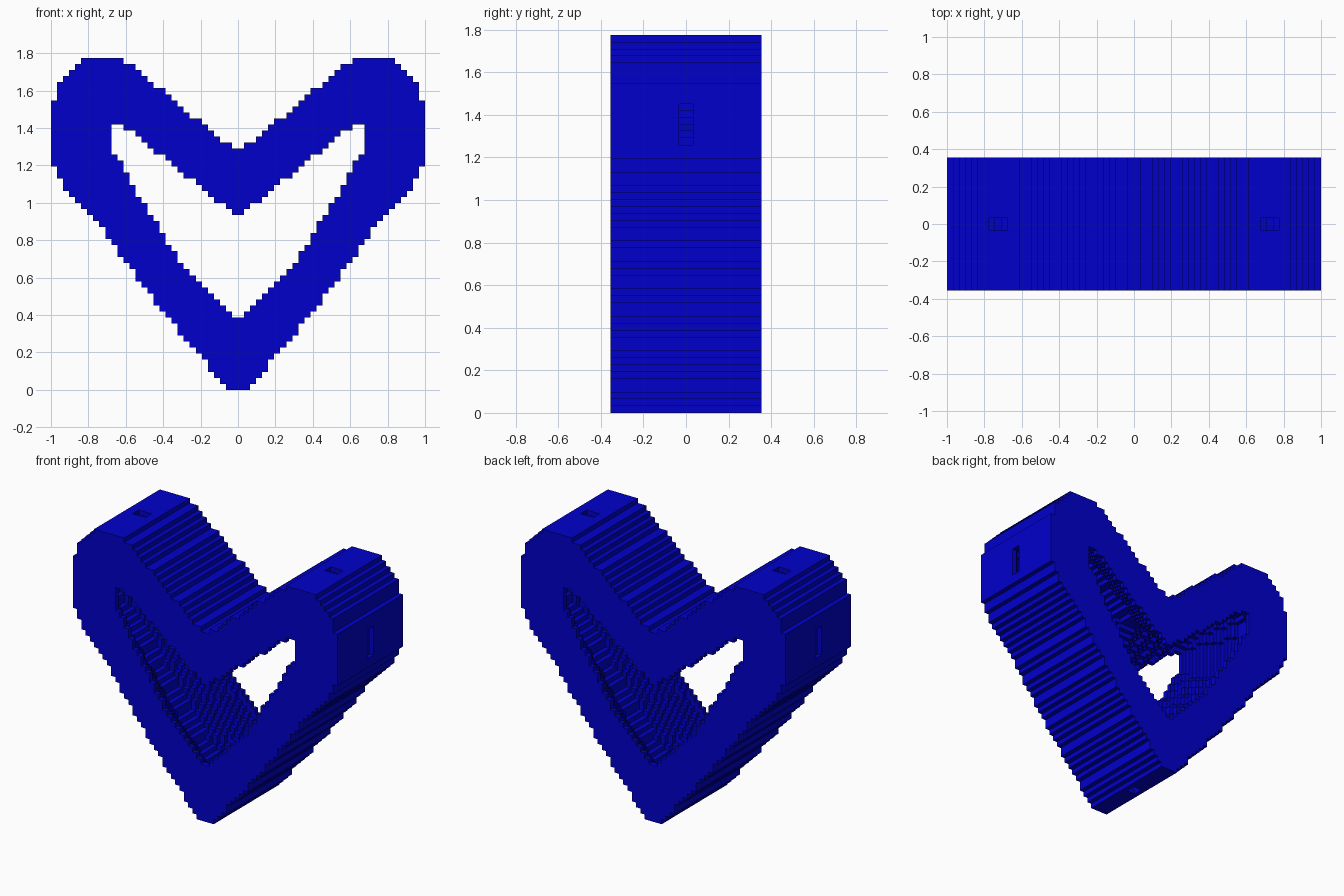
import bpy
import bmesh
from mathutils import Vector

if "Cube" in bpy.data.objects:
    bpy.data.objects.remove(bpy.data.objects["Cube"], do_unlink=True)

# Block grid: 62 x 22 x 55 blocks
V = 2 / 62
HALF_X, HALF_Y, NZ = 31, 11, 55

# Right half outlines in blocks: outer heart and the matching face opening
OUTER = [(0, 0), (1.8, 0), (4.6, 3.4), (15, 16.2), (23, 27.2), (29, 33.5), (30, 36.5), (31, 37.5),
         (31, 47.6), (30, 48.5), (29.5, 51), (26, 55), (19.2, 55), (0.8, 40), (0, 40)]
INNER = [(0, 12), (1, 12), (4, 15.2), (8, 19), (12, 25.2), (17, 33), (19, 37), (21, 39.5),
         (21, 43), (21, 43.3), (21, 43.6), (21, 44), (19.2, 44), (0.8, 29.3), (0, 29.3)]


def inside(x, z, poly):
    hit = False
    for (x1, z1), (x2, z2) in zip(poly, poly[1:] + poly[:1]):
        if (z1 > z) != (z2 > z) and x < x1 + (z - z1) * (x2 - x1) / (z2 - z1):
            hit = not hit
    return hit


def cells(poly):
    """Blocks (i, k) whose centres lie in the mirrored outline."""
    half = [(i, k) for i in range(HALF_X) for k in range(NZ) if inside(i + 0.5, k + 0.5, poly)]
    return set(half) | {(-1 - i, k) for i, k in half}


outer = cells(OUTER)
core = {(i, k) for i, k in outer
        if all((i + a, k + b) in outer for a in (-1, 0, 1) for b in (-1, 0, 1))}

# Small slots through the thin wall at the sides, lobe tops and bottom tip
slots = {(30, k) for k in range(39, 45)} | {(i, 54) for i in range(21, 24)} | {(0, 0)}
slots |= {(-1 - i, k) for i, k in slots}

# Solid blocks layer by layer; the cavity widens one step per layer towards the middle
solid = set()
for j in range(HALF_Y):
    s = 1 - j / (HALF_Y - 1)
    blend = [(a + (c - a) * s, b + (d - b) * s) for (a, b), (c, d) in zip(INNER, OUTER)]
    layer = outer - (cells(blend) & core)
    if j == 0:
        layer -= slots
    for i, k in layer:
        solid.add((i, j, k))
        solid.add((i, -1 - j, k))

# Exposed block faces become the surface
bm = bmesh.new()
verts = {}


def corner(p):
    if p not in verts:
        verts[p] = bm.verts.new(Vector(p) * V)
    return verts[p]


for cell in sorted(solid):
    for axis in range(3):
        u, w = (axis + 1) % 3, (axis + 2) % 3
        for side in (0, 1):
            near = list(cell)
            near[axis] += 2 * side - 1
            if tuple(near) in solid:
                continue
            ring = []
            for a, b in ((0, 0), (1, 0), (1, 1), (0, 1)):
                p = list(cell)
                p[axis] += side
                p[u] += a
                p[w] += b
                ring.append(corner(tuple(p)))
            bm.faces.new(ring if side else ring[::-1])

mesh = bpy.data.meshes.new("heart_shell")
bm.to_mesh(mesh)
bm.free()
heart = bpy.data.objects.new("heart_shell", mesh)
bpy.context.collection.objects.link(heart)

# Single blue colour
blue = bpy.data.materials.new("deep_blue")
blue.use_nodes = True
colour = (0, 0, 0.6, 1)
blue.diffuse_color = colour
blue.node_tree.nodes["Principled BSDF"].inputs["Base Color"].default_value = colour
mesh.materials.append(blue)
